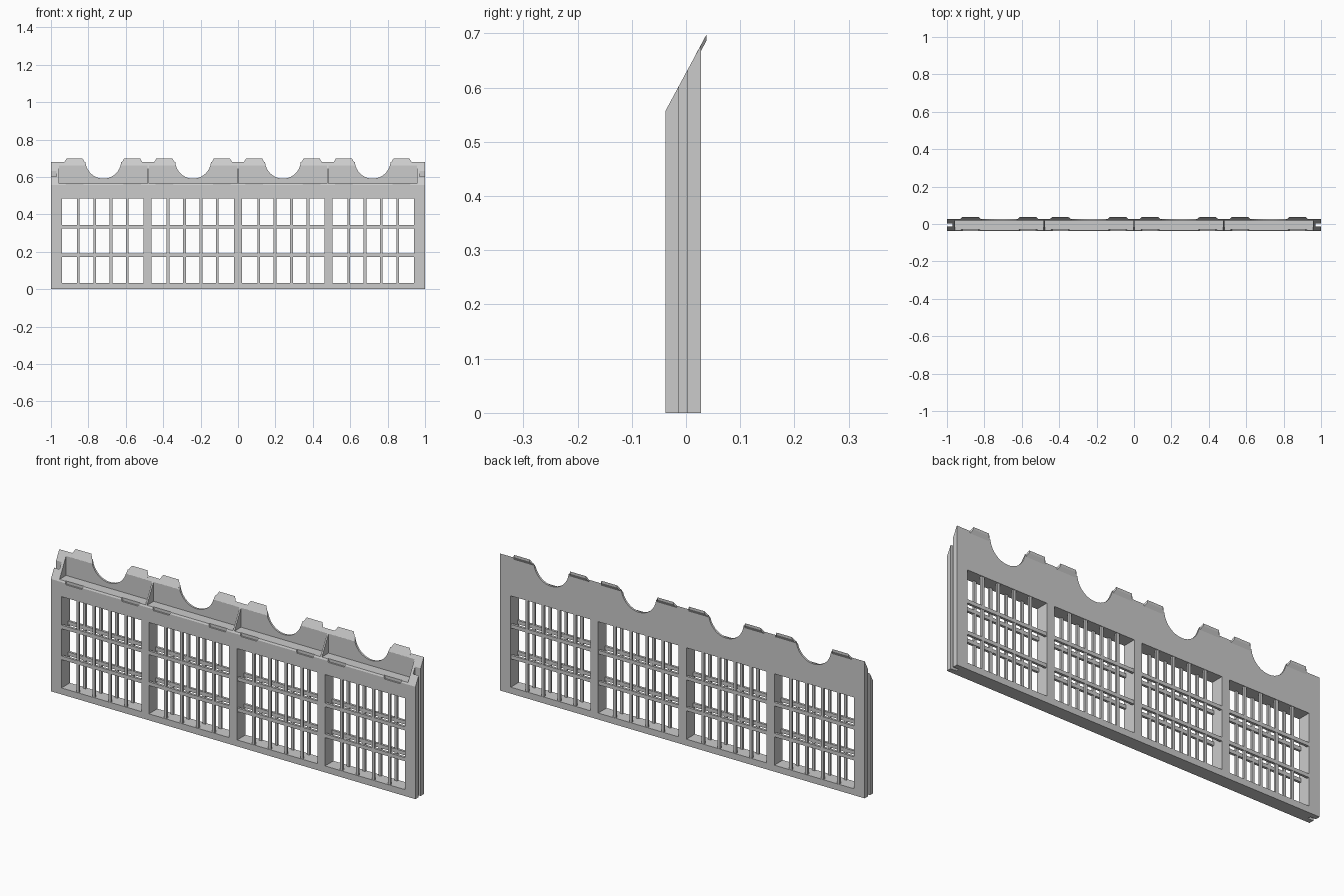
import bpy, bmesh, math

if "Cube" in bpy.data.objects:
    bpy.data.objects.remove(bpy.data.objects["Cube"])

grey = bpy.data.materials.new("plain_grey")
grey.diffuse_color = (0.6, 0.6, 0.6, 1)
grey.use_nodes = True
grey.node_tree.nodes["Principled BSDF"].inputs["Base Color"].default_value = grey.diffuse_color

FRONT, BACK = -0.038, 0.028
BAYS = (-0.72, -0.24, 0.24, 0.72)
PANES = ((-0.942, -0.504), (-0.462, -0.022), (0.022, 0.462), (0.504, 0.942))
WIN_LOW, WIN_HIGH = 0.032, 0.485


def slope(y):
    """Height of the slanted top at depth y."""
    return 0.557 + (y - FRONT) * 1.855


def add(name, bm):
    bmesh.ops.recalc_face_normals(bm, faces=bm.faces)
    mesh = bpy.data.meshes.new(name)
    bm.to_mesh(mesh)
    bm.free()
    mesh.materials.append(grey)
    ob = bpy.data.objects.new(name, mesh)
    bpy.context.collection.objects.link(ob)
    return ob


def prism(bm, pts, a, b):
    """Extrude a list of 3D points from offset a to offset b (vectors)."""
    lo = [bm.verts.new([p[i] + a[i] for i in range(3)]) for p in pts]
    hi = [bm.verts.new([p[i] + b[i] for i in range(3)]) for p in pts]
    bm.faces.new(lo)
    bm.faces.new(hi[::-1])
    for i in range(len(pts)):
        j = (i + 1) % len(pts)
        bm.faces.new((lo[i], hi[i], hi[j], lo[j]))


def box(bm, x0, x1, y0, y1, z0, z1):
    prism(bm, [(x0, 0, z0), (x1, 0, z0), (x1, 0, z1), (x0, 0, z1)], (0, y0, 0), (0, y1, 0))


def cut(target, name, bm):
    """Subtract the shapes in bm from the target, then hide the cutter."""
    cutter = add(name, bm)
    mod = target.modifiers.new(name, 'BOOLEAN')
    mod.operation, mod.solver, mod.object = 'DIFFERENCE', 'EXACT', cutter
    bpy.context.view_layer.objects.active = target
    bpy.ops.object.modifier_apply(modifier=name)
    bpy.data.objects.remove(cutter)


# Slant-topped panel body
bm = bmesh.new()
prism(bm, [(0, FRONT, 0), (0, BACK, 0), (0, BACK, slope(BACK)), (0, FRONT, slope(FRONT))],
      (-1, 0, 0), (1, 0, 0))
panel = add("panel_frame", bm)

# Open bays along the top, leaving thin ribs between them and a thin back wall
bm = bmesh.new()
for cx in BAYS:
    box(bm, cx - 0.236, cx + 0.236, -0.1, 0.018, 0.565, 0.9)
cut(panel, "bay_cutter", bm)

# Shallow notches in the front edge of each bay
bm = bmesh.new()
for cx in BAYS:
    for s in (-1, 1):
        x = cx + s * 0.154
        prism(bm, [(x - 0.043, 0, 0.55), (x + 0.043, 0, 0.55), (x + 0.052, 0, 0.57),
                   (x - 0.052, 0, 0.57)], (0, -0.06, 0), (0, -0.030, 0))
cut(panel, "notch_cutter", bm)

# Half-round scallops in the back wall
bm = bmesh.new()
for cx in BAYS:
    ring = [(cx + 0.096 * math.cos(math.pi * (1 + i / 20)), 0,
             0.688 + 0.097 * math.sin(math.pi * (1 + i / 20))) for i in range(21)]
    ring += [(cx + 0.096, 0, 0.8), (cx - 0.096, 0, 0.8)]
    prism(bm, ring, (0, 0.005, 0), (0, 0.06, 0))
cut(panel, "scallop_cutter", bm)

# Window openings
bm = bmesh.new()
for x0, x1 in PANES:
    box(bm, x0, x1, -0.1, 0.1, WIN_LOW, WIN_HIGH)
cut(panel, "window_cutter", bm)

# Upright slots in both ends
bm = bmesh.new()
for s in (-1, 1):
    x0, x1 = sorted((s * 0.97, s * 1.1))
    box(bm, x0, x1, -0.013, 0.003, -0.1, 0.9)
cut(panel, "slot_cutter", bm)

# Window bars: one grid near the front face and one near the back face
for name, y0, y1 in (("front_bars", FRONT + 0.001, FRONT + 0.013),
                     ("back_bars", BACK - 0.013, BACK - 0.001)):
    bm = bmesh.new()
    for x0, x1 in PANES:
        for i in range(1, 5):
            x = x0 + (x1 - x0) * i / 5
            box(bm, x - 0.007, x + 0.007, y0 + 0.001, y1 - 0.001, WIN_LOW - 0.004, WIN_HIGH + 0.004)
        for z in (0.181, 0.334):
            box(bm, x0 - 0.004, x1 + 0.004, y0, y1, z - 0.009, z + 0.009)
    add(name, bm)

# Slanted tabs on the top edge, leaning out over the back
bm = bmesh.new()
for cx in BAYS:
    for s in (-1, 1):
        x = cx + s * 0.154
        low = [(x - 0.054, 0.0181, slope(0.0181)), (x + 0.054, 0.0181, slope(0.0181)),
               (x + 0.054, 0.028, slope(0.028)), (x + 0.043, 0.038, 0.698),
               (x - 0.043, 0.038, 0.698), (x - 0.054, 0.028, slope(0.028))]
        prism(bm, low, (0, 0, 0.0005), (0, 0, -0.011))
add("top_tabs", bm)
